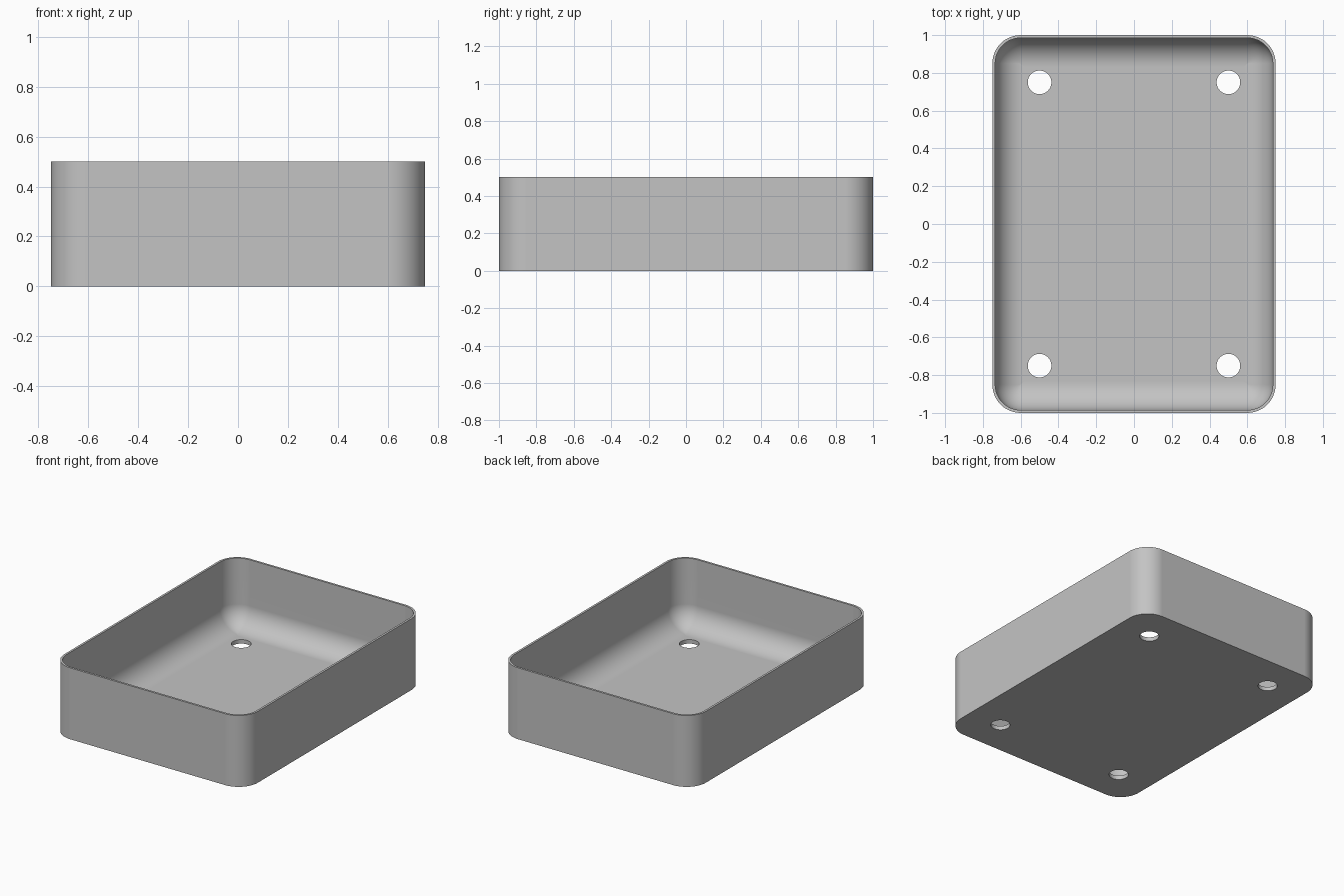
import bpy
import bmesh
from math import cos, sin, pi, radians

cube = bpy.data.objects.get("Cube")
if cube:
    bpy.data.objects.remove(cube, do_unlink=True)

HALF_X, HALF_Y, HEIGHT = 0.75, 1.0, 0.5
CORNER = 0.15      # outer corner radius
WALL = 0.015
FLOOR = 0.028
FILLET = 0.15      # inner floor-to-wall fillet
STEPS = 12

grey = bpy.data.materials.new("plain grey")
grey.use_nodes = True
colour = (0.55, 0.55, 0.55, 1)
grey.diffuse_color = colour
grey.node_tree.nodes["Principled BSDF"].inputs["Base Color"].default_value = colour


def ring(bm, inset, z):
    """Rounded rectangle of vertices, inset from the outer wall."""
    r = max(CORNER - inset, 0.002)
    cx, cy = HALF_X - inset - r, HALF_Y - inset - r
    verts = []
    for quarter, (sx, sy) in enumerate([(1, 1), (-1, 1), (-1, -1), (1, -1)]):
        for i in range(STEPS + 1):
            a = (quarter + i / STEPS) * pi / 2
            verts.append(bm.verts.new((sx * cx + r * cos(a), sy * cy + r * sin(a), z)))
    return verts


# Tray section from the underside, up the outer wall, down inside to the floor
section = [(0, 0), (0, HEIGHT), (WALL, HEIGHT)]
for i in range(STEPS + 1):
    a = i / STEPS * pi / 2
    section.append((WALL + FILLET * (1 - cos(a)), FLOOR + FILLET * (1 - sin(a))))

bm = bmesh.new()
rings = [ring(bm, inset, z) for inset, z in section]
for low, high in zip(rings, rings[1:]):
    for i in range(len(low)):
        j = (i + 1) % len(low)
        bm.faces.new((low[i], low[j], high[j], high[i]))
bm.faces.new(rings[0][::-1])
bm.faces.new(rings[-1])
bmesh.ops.recalc_face_normals(bm, faces=bm.faces)
mesh = bpy.data.meshes.new("tray")
bm.to_mesh(mesh)
bm.free()
mesh.materials.append(grey)
tray = bpy.data.objects.new("tray", mesh)
bpy.context.collection.objects.link(tray)

# Four round holes through the floor
for sx in (-1, 1):
    for sy in (-1, 1):
        bpy.ops.mesh.primitive_cylinder_add(
            vertices=48, radius=0.0625, depth=0.2, location=(sx * 0.5, sy * 0.75, 0))
        cutter = bpy.context.object
        cutter.name = "hole_cutter"
        cutter.hide_render = True
        cutter.data.materials.append(grey)
        cut = tray.modifiers.new("hole", 'BOOLEAN')
        cut.operation = 'DIFFERENCE'
        cut.solver = 'EXACT'
        cut.object = cutter
        bpy.context.view_layer.objects.active = tray
        bpy.ops.object.modifier_apply(modifier=cut.name)
        bpy.data.objects.remove(cutter, do_unlink=True)

# Smooth walls and fillet, sharp rim and hole edges
bpy.ops.object.select_all(action='DESELECT')
tray.select_set(True)
bpy.context.view_layer.objects.active = tray
bpy.ops.object.shade_smooth_by_angle(angle=radians(30))
weighted = tray.modifiers.new("flat floor", 'WEIGHTED_NORMAL')
weighted.keep_sharp = True
